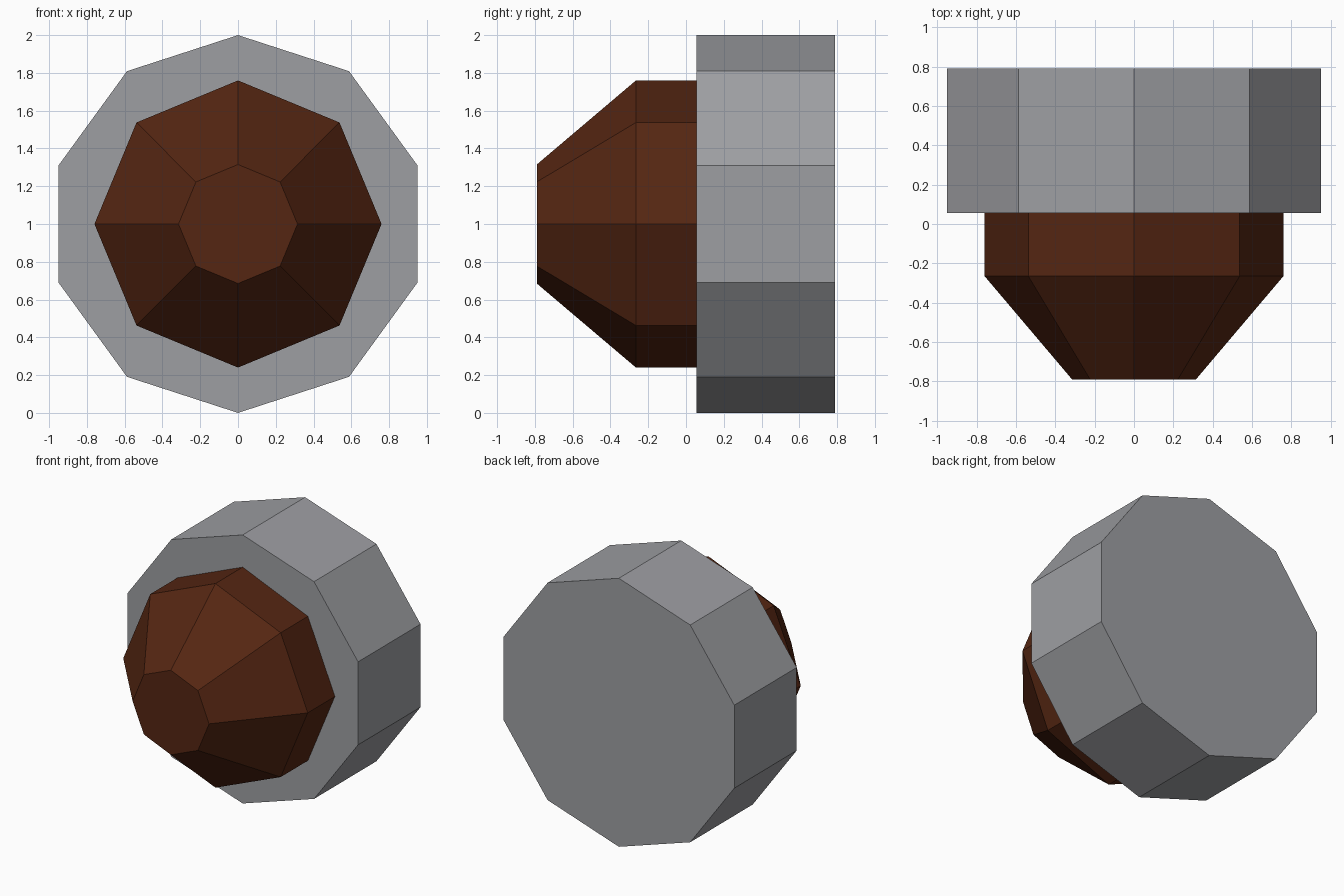
import bpy, bmesh
from math import sin, cos, tau

cube = bpy.data.objects.get("Cube")
if cube:
    bpy.data.objects.remove(cube, do_unlink=True)


def material(name, color):
    mat = bpy.data.materials.new(name)
    mat.use_nodes = True
    mat.diffuse_color = color
    mat.node_tree.nodes["Principled BSDF"].inputs["Base Color"].default_value = color
    return mat


def lathe(name, sides, profile, mat):
    """Flat-faced solid around the y axis, from (radius, y) rings, front to back."""
    bm = bmesh.new()
    rings = []
    for radius, y in profile:
        angles = [tau * i / sides for i in range(sides)]
        rings.append([bm.verts.new((radius * sin(a), y, 1 + radius * cos(a))) for a in angles])
    for front, back in zip(rings, rings[1:]):
        for i in range(sides):
            j = (i + 1) % sides
            bm.faces.new((front[i], front[j], back[j], back[i]))
    bm.faces.new(rings[0])
    bm.faces.new(rings[-1])
    bmesh.ops.recalc_face_normals(bm, faces=bm.faces)
    mesh = bpy.data.meshes.new(name)
    bm.to_mesh(mesh)
    bm.free()
    mesh.materials.append(mat)
    obj = bpy.data.objects.new(name, mesh)
    bpy.context.collection.objects.link(obj)
    return obj


grey = material("metal grey", (0.34, 0.345, 0.365, 1))
brown = material("dark brown", (0.09, 0.019, 0.006, 1))

# Ten-sided base drum at the back
lathe("base_drum", 10, [(1, 0.055), (1, 0.79)], grey)

# Eight-sided knob tapering to the front
lathe("tapered_knob", 8, [(0.315, -0.79), (0.76, -0.265), (0.76, 0.06)], brown)
